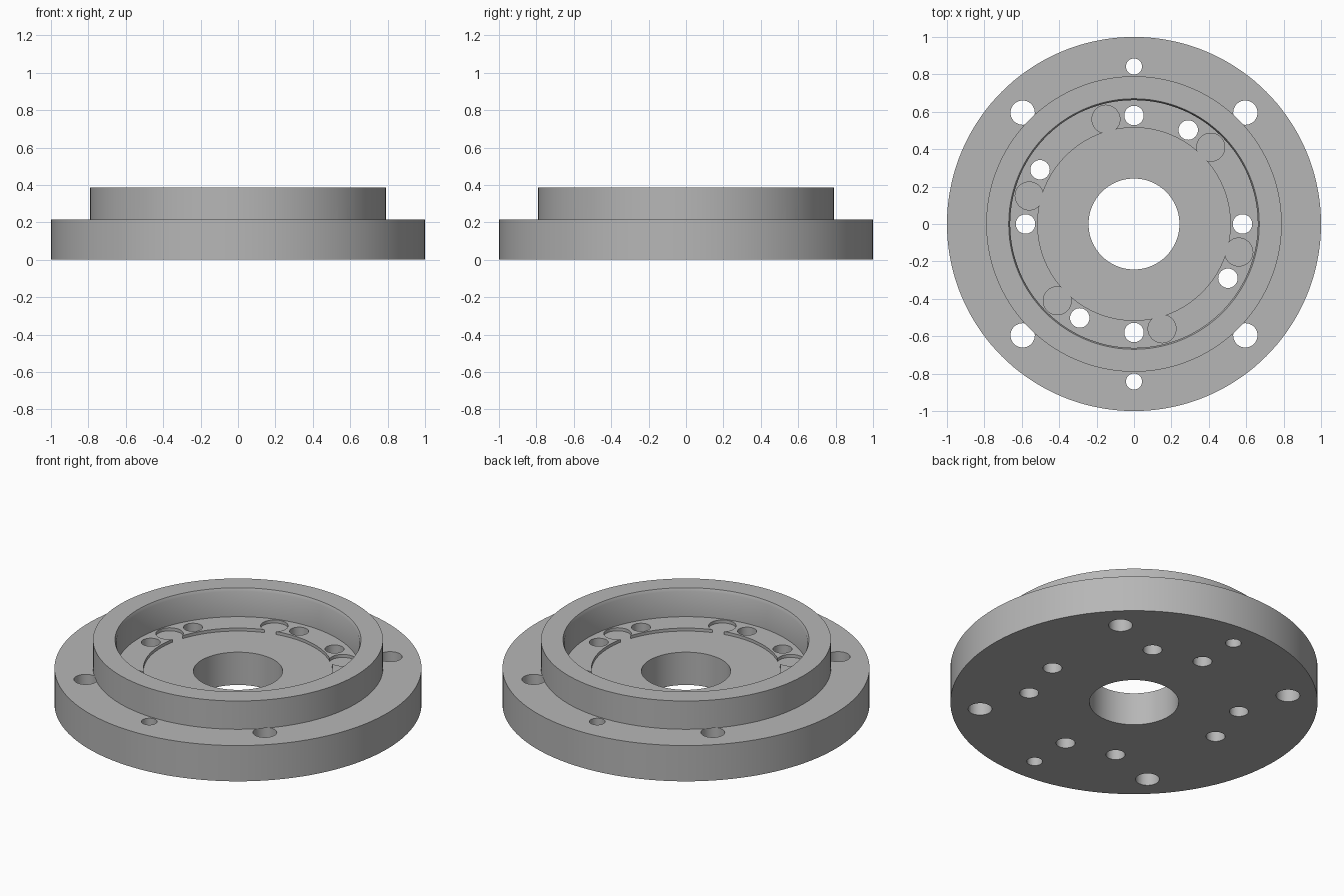
import bpy, bmesh
from math import pi, radians, cos, sin

cube = bpy.data.objects.get("Cube")
if cube:
    bpy.data.objects.remove(cube, do_unlink=True)

grey = bpy.data.materials.new("machined_grey")
grey.use_nodes = True
colour = (0.47, 0.47, 0.47, 1)
grey.diffuse_color = colour
grey.node_tree.nodes["Principled BSDF"].inputs["Base Color"].default_value = colour

FLANGE_TOP, BOSS_TOP, RECESS = 0.215, 0.385, 0.197


def make_object(name, bm):
    bmesh.ops.recalc_face_normals(bm, faces=bm.faces)
    mesh = bpy.data.meshes.new(name)
    bm.to_mesh(mesh)
    bm.free()
    mesh.materials.append(grey)
    obj = bpy.data.objects.new(name, mesh)
    bpy.context.collection.objects.link(obj)
    return obj


def lathe(name, profile, steps=144):
    """Revolve a closed (radius, height) outline around the z axis."""
    bm = bmesh.new()
    rings = []
    for i in range(steps):
        a = 2 * pi * i / steps
        rings.append([bm.verts.new((r * cos(a), r * sin(a), z)) for r, z in profile])
    n = len(profile)
    for i in range(steps):
        a, b = rings[i], rings[(i + 1) % steps]
        for j in range(n):
            k = (j + 1) % n
            bm.faces.new((a[j], b[j], b[k], a[k]))
    return make_object(name, bm)


def drill_set(name, angles, pitch, radius, bottom, top, sides=40):
    """Cylinders placed on a pitch circle, used as cutters."""
    bm = bmesh.new()
    for angle in angles:
        a = radians(angle)
        made = bmesh.ops.create_cone(bm, cap_ends=True, segments=sides,
                                     radius1=radius, radius2=radius, depth=top - bottom)
        bmesh.ops.translate(bm, verts=made["verts"],
                            vec=(pitch * cos(a), pitch * sin(a), (top + bottom) / 2))
    obj = make_object(name, bm)
    obj.hide_render = True
    return obj


# Flange, raised rim with chamfered mouth, stepped floor and centre bore
body = lathe("flanged_housing", [
    (0.243, 0), (1, 0), (1, FLANGE_TOP), (0.79, FLANGE_TOP), (0.79, BOSS_TOP),
    (0.67, BOSS_TOP), (0.662, BOSS_TOP - 0.018), (0.662, FLANGE_TOP),
    (0.515, FLANGE_TOP), (0.515, RECESS), (0.243, RECESS)])

# Relief pockets, inner bolt holes, corner mounting holes and dowel holes
cutters = [
    drill_set("relief_pockets", range(45, 405, 60), 0.58, 0.075, RECESS - 0.0004, 0.3),
    drill_set("inner_bolt_holes", [0, 60, 90, 150, 180, 240, 270, 330], 0.58, 0.052, -0.1, 0.3),
    drill_set("mounting_holes", range(45, 405, 90), 0.842, 0.065, -0.1, FLANGE_TOP + 0.0006),
    drill_set("dowel_holes", [90, 270], 0.842, 0.043, -0.1, 0.3),
]

bpy.ops.object.select_all(action='DESELECT')
bpy.context.view_layer.objects.active = body
body.select_set(True)
for cutter in cutters:
    mod = body.modifiers.new(cutter.name, 'BOOLEAN')
    mod.operation = 'DIFFERENCE'
    mod.solver = 'EXACT'
    mod.object = cutter
    bpy.ops.object.modifier_apply(modifier=mod.name)
    bpy.data.objects.remove(cutter, do_unlink=True)

bpy.ops.object.shade_smooth_by_angle(angle=radians(30))
